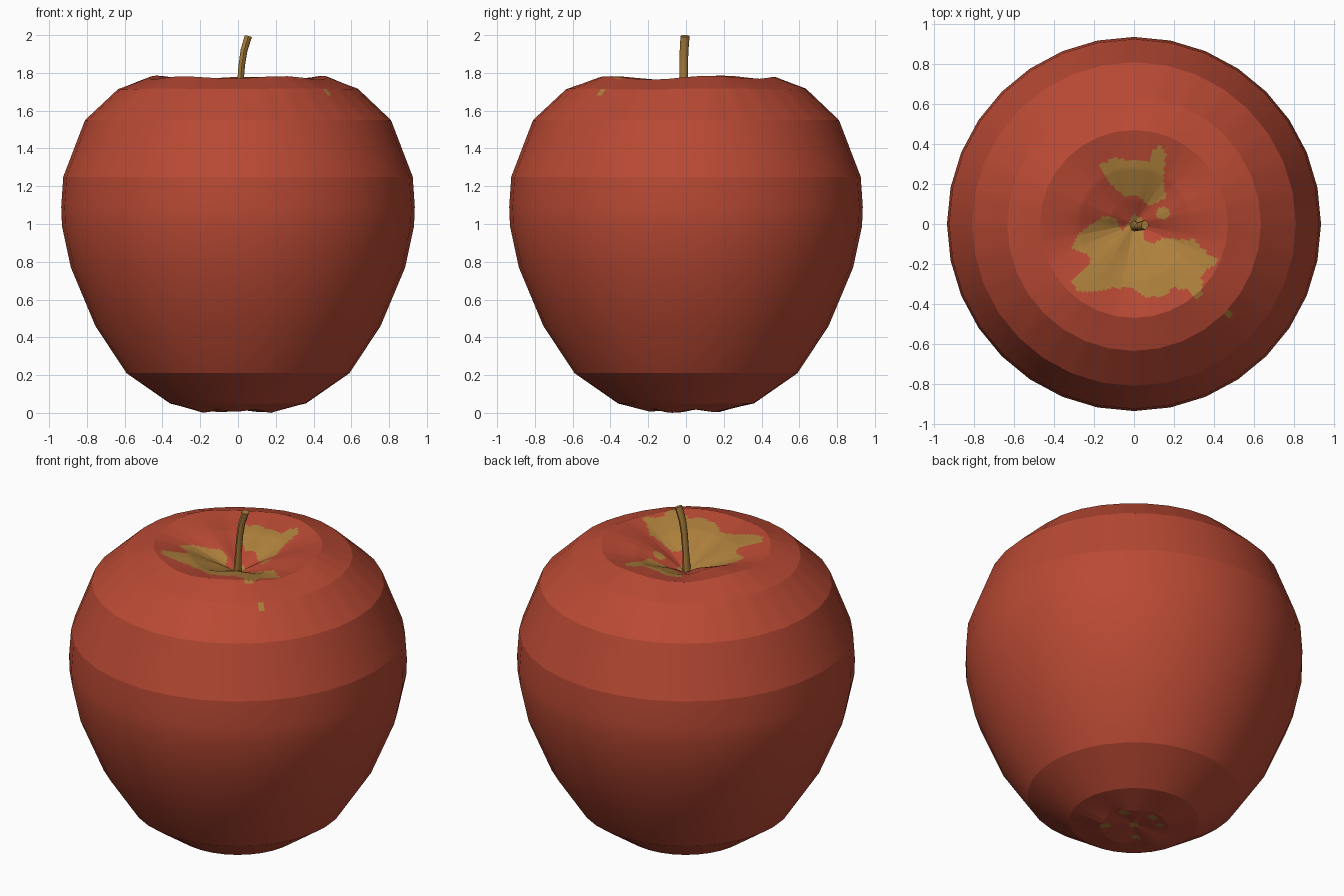
import bpy, bmesh, math
from math import sin, cos, pi

if "Cube" in bpy.data.objects:
    bpy.data.objects.remove(bpy.data.objects["Cube"])

SIDES = 32

def material(name, rgb):
    m = bpy.data.materials.new(name)
    m.diffuse_color = (*rgb, 1)
    m.use_nodes = True
    m.node_tree.nodes["Principled BSDF"].inputs["Base Color"].default_value = m.diffuse_color
    return m

red = material("apple red", (0.485, 0.067, 0.034))
ochre = material("ochre brown", (0.42, 0.215, 0.045))

def inside(x, y, poly):
    hit = False
    for (x1, y1), (x2, y2) in zip(poly, poly[1:] + poly[:1]):
        if (y1 > y) != (y2 > y) and x < x1 + (y - y1) * (x2 - x1) / (y2 - y1):
            hit = not hit
    return hit

def blob(cx, cy, r):
    return [(cx + r * cos(k * pi / 4) * (1 + 0.25 * (k % 2)), cy + r * sin(k * pi / 4)) for k in range(8)]

def lathe(name, profile, patches=(), sub_r=1, sub_a=1):
    """Faceted turned surface; profile rows are (radius, height, lumpiness)."""
    def coarse(i, j):
        r, z, w = profile[i]
        a = 2 * pi * (j % SIDES) / SIDES
        return (r * cos(a), r * sin(a), z + w * cos(5 * a - 1.2) + 0.4 * w * sin(3 * a))

    def fine(i, j):
        ci = min(i // sub_r, len(profile) - 2)
        t = i / sub_r - ci
        cj, u = j // sub_a, (j % sub_a) / sub_a
        p, q, s, v = coarse(ci, cj), coarse(ci, cj + 1), coarse(ci + 1, cj), coarse(ci + 1, cj + 1)
        return [(p[k] * (1 - u) + q[k] * u) * (1 - t) + (s[k] * (1 - u) + v[k] * u) * t for k in range(3)]

    n, rows = SIDES * sub_a, (len(profile) - 1) * sub_r + 1
    bm = bmesh.new()
    grid = [[bm.verts.new(fine(i, j)) for j in range(n)] for i in range(rows)]
    for i in range(rows - 1):
        for j in range(n):
            k = (j + 1) % n
            f = bm.faces.new((grid[i][j], grid[i][k], grid[i + 1][k], grid[i + 1][j]))
            c = f.calc_center_median()
            f.material_index = int(any(inside(c.x, c.y, p) for p in patches))
    bmesh.ops.remove_doubles(bm, verts=bm.verts, dist=1e-5)
    me = bpy.data.meshes.new(name)
    bm.to_mesh(me)
    bm.free()
    ob = bpy.data.objects.new(name, me)
    bpy.context.collection.objects.link(ob)
    me.materials.append(red)
    me.materials.append(ochre)
    smooth(ob, 15)
    return ob

def smooth(ob, deg):
    bpy.ops.object.select_all(action='DESELECT')
    ob.select_set(True)
    bpy.context.view_layer.objects.active = ob
    bpy.ops.object.shade_smooth_by_angle(angle=math.radians(deg))

# Flesh: the visible outer wall
lathe("apple_body", [(0.36, 0.05, 0), (0.59, 0.21, 0), (0.755, 0.46, 0), (0.885, 0.77, 0),
                     (0.932, 0.99, 0), (0.936, 1.09, 0), (0.925, 1.25, 0), (0.81, 1.55, 0)])

# Shoulder and stem hollow, with russet patches
back_patch = [(-.18, .29), (-.10, .33), (.08, .31), (.10, .37), (.13, .39), (.16, .35), (.15, .22),
              (.16, .13), (.08, .09), (.02, .14), (-.05, .14), (-.12, .2)]
front_patch = [(-.21, 0), (-.15, .04), (-.09, .03), (-.06, -.04), (0, .05), (.04, .03), (.05, -.08),
               (.10, -.10), (.14, -.07), (.30, -.08), (.42, -.19), (.34, -.25), (.34, -.36), (.31, -.37),
               (.26, -.33), (.20, -.32), (.15, -.36), (.07, -.37), (-.02, -.32), (-.10, -.32),
               (-.20, -.34), (-.28, -.34), (-.31, -.29), (-.22, -.20), (-.23, -.15), (-.31, -.12), (-.29, -.06)]
lathe("apple_top", [(0.81, 1.55, 0), (0.635, 1.715, 0.003), (0.47, 1.775, 0.008), (0.28, 1.735, 0.012),
                    (0.12, 1.67, 0.01), (0, 1.61, 0)],
      [back_patch, front_patch, blob(.145, .055, .032), blob(.475, -.45, .014)], 14, 4)

# Base with small russet flecks
lathe("apple_base", [(0, 0.025, 0), (0.19, 0.01, 0.007), (0.36, 0.05, 0)],
      [blob(0, 0, .03), blob(.13, -.09, .032), blob(.138, .08, .03), blob(-.014, .14, .025),
       blob(-.10, .10, .025), blob(-.09, -.09, .025)], 14, 4)

# Stem: tapered tube along a bent path
path = [(0.0, -0.01, 1.58, .026), (0.01, -0.012, 1.72, .02), (0.02, -0.012, 1.84, .02),
        (0.032, -0.01, 1.92, .021), (0.055, -0.005, 1.995, .022)]
bm = bmesh.new()
rings = []
for n, (x, y, z, r) in enumerate(path):
    tilt = 0.25 * n / 4
    rings.append([bm.verts.new((x + 0.85 * r * cos(k * pi / 4), y + 1.1 * r * sin(k * pi / 4),
                                z - tilt * r * cos(k * pi / 4))) for k in range(8)])
for a, b in zip(rings, rings[1:]):
    for k in range(8):
        m = (k + 1) % 8
        bm.faces.new((a[k], a[m], b[m], b[k]))
bm.faces.new(rings[-1])
me = bpy.data.meshes.new("stem")
bm.to_mesh(me)
bm.free()
me.materials.append(ochre)
stem = bpy.data.objects.new("stem", me)
bpy.context.collection.objects.link(stem)
smooth(stem, 50)
